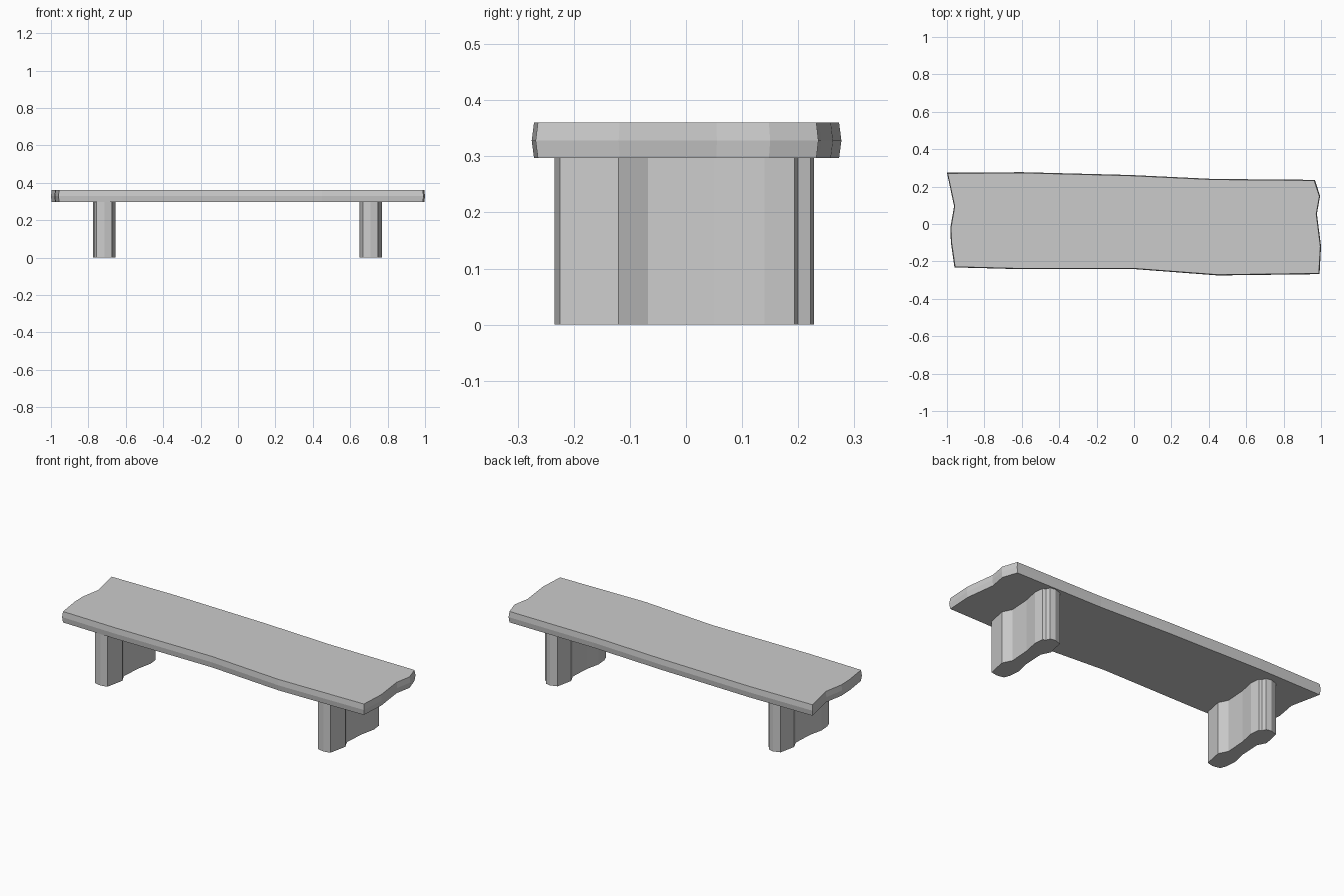
import bpy, bmesh

if "Cube" in bpy.data.objects:
    bpy.data.objects.remove(bpy.data.objects["Cube"])


def loft(name, layers):
    """Solid from stacked outlines, each a list of (x, y, z)."""
    bm = bmesh.new()
    rings = [[bm.verts.new(p) for p in layer] for layer in layers]
    n = len(rings[0])
    for low, high in zip(rings, rings[1:]):
        for i in range(n):
            j = (i + 1) % n
            bm.faces.new((low[i], low[j], high[j], high[i]))
    bm.faces.new(rings[0][::-1])
    bm.faces.new(rings[-1])
    bmesh.ops.recalc_face_normals(bm, faces=bm.faces[:])
    mesh = bpy.data.meshes.new(name)
    bm.to_mesh(mesh)
    bm.free()
    obj = bpy.data.objects.new(name, mesh)
    bpy.context.collection.objects.link(obj)
    return obj


# Live-edge slab: the outline bulges slightly at mid thickness
slab = [(-0.96, -0.232), (-0.62, -0.241), (0.0, -0.241), (0.45, -0.275),
        (0.992, -0.268), (1.0, -0.12), (0.978, 0.055), (0.995, 0.15),
        (0.967, 0.236), (0.42, 0.241), (-0.02, 0.262), (-0.6, 0.277),
        (-1.0, 0.274), (-0.962, 0.095), (-0.982, -0.02), (-0.979, -0.1)]
loft("seat_slab", [[(x * s, y * t, z) for x, y in slab]
                   for z, s, t in ((0.297, 0.996, 0.985),
                                   (0.328, 1.0, 1.0),
                                   (0.36, 0.996, 0.985))])

# Two identical wavy plank legs
leg = [(0.0, -0.234), (0.039, -0.225), (0.06, -0.12), (0.034, -0.068),
       (0.042, 0.05), (0.06, 0.14), (0.054, 0.193), (0.038, 0.2),
       (0.03, 0.222), (0.0, 0.228), (-0.04, 0.215), (-0.06, 0.12),
       (-0.036, 0.07), (-0.042, -0.05), (-0.06, -0.13), (-0.055, -0.19),
       (-0.042, -0.225)]
for name, cx in (("left_leg", -0.714), ("right_leg", 0.709)):
    loft(name, [[(x + cx, y, z) for x, y in leg] for z in (0.0, 0.297)])
